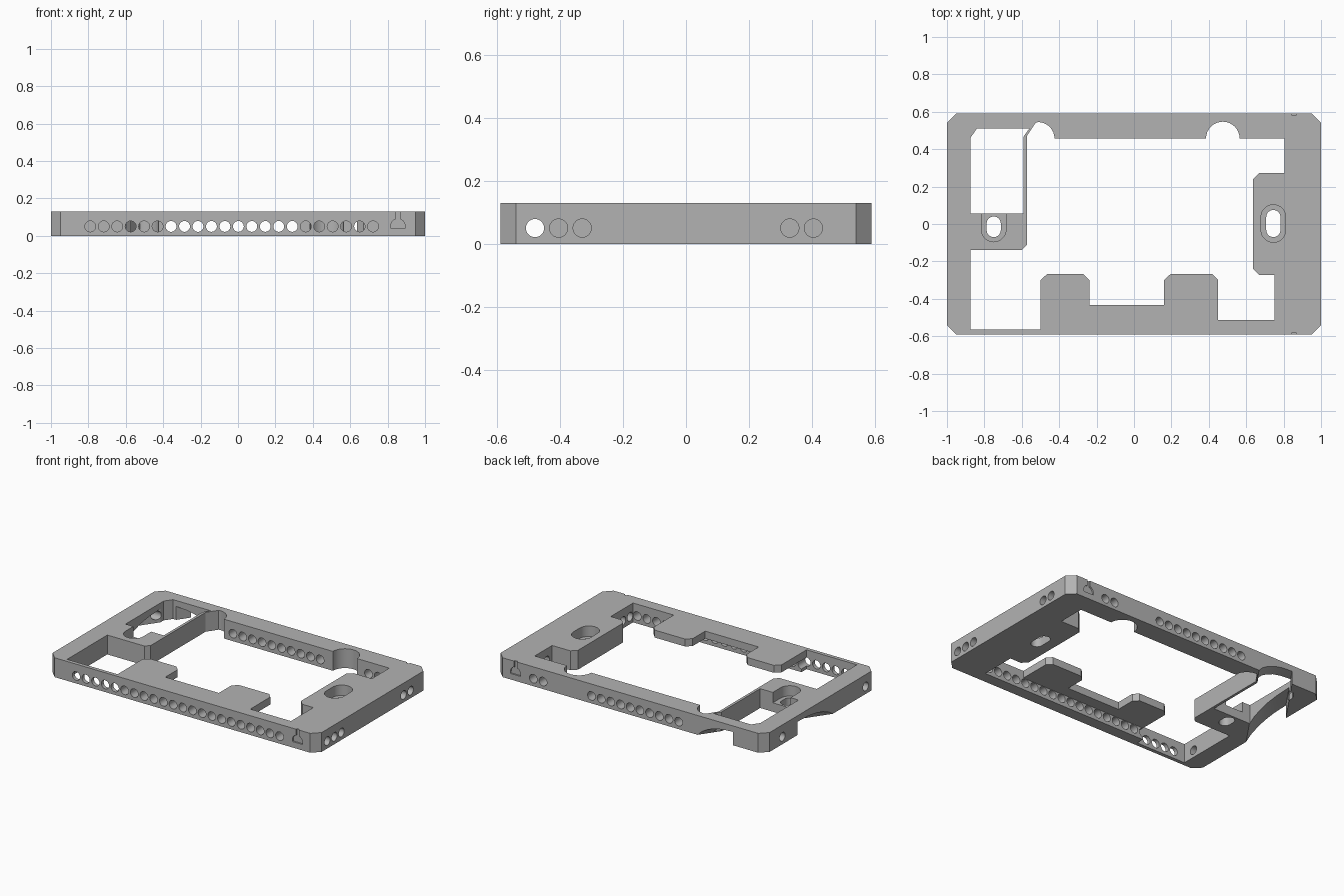
import bpy, math
from mathutils import Matrix, Vector

old = bpy.data.objects.get("Cube")
if old:
    bpy.data.objects.remove(old, do_unlink=True)

H = 0.13          # plate height
HOLE_Z = 0.05     # height of the row of round holes
PITCH = 0.072

grey = bpy.data.materials.new("machined_grey")
grey.use_nodes = True
grey.diffuse_color = (0.45, 0.45, 0.45, 1)
grey.node_tree.nodes["Principled BSDF"].inputs["Base Color"].default_value = (0.45, 0.45, 0.45, 1)


def prism(name, pts, low, high, matrix=Matrix()):
    """Extrude a counter-clockwise outline along local z."""
    n = len(pts)
    verts = [matrix @ Vector((x, y, z)) for z in (low, high) for x, y in pts]
    faces = [list(range(n))[::-1], list(range(n, 2 * n))]
    faces += [[i, (i + 1) % n, n + (i + 1) % n, n + i] for i in range(n)]
    mesh = bpy.data.meshes.new(name)
    mesh.from_pydata(verts, [], faces)
    mesh.materials.append(grey)
    obj = bpy.data.objects.new(name, mesh)
    bpy.context.collection.objects.link(obj)
    return obj


def arc(cx, cy, r, start, end, steps):
    angles = [math.radians(start + (end - start) * i / steps) for i in range(steps + 1)]
    return [(cx + r * math.cos(a), cy + r * math.sin(a)) for a in angles]


def oval(cx, low, high, r):
    return arc(cx, high - r, r, 0, 180, 14) + arc(cx, low + r, r, 180, 360, 14)


def box(x0, x1, y0, y1):
    return [(x0, y0), (x1, y0), (x1, y1), (x0, y1)]


def cut(pts, low, high, matrix=Matrix()):
    """Subtract an extruded outline from the frame."""
    cutter = prism("cutter", pts, low, high, matrix)
    cutter.hide_render = True
    mod = frame.modifiers.new("cut", "BOOLEAN")
    mod.operation, mod.solver, mod.object = "DIFFERENCE", "EXACT", cutter
    graph = bpy.context.evaluated_depsgraph_get()
    mesh = bpy.data.meshes.new_from_object(frame.evaluated_get(graph))
    frame.modifiers.clear()
    frame.data = mesh
    bpy.data.objects.remove(cutter, do_unlink=True)


def axes(x, y, z, origin=(0, 0, 0)):
    m = Matrix((x, y, z)).transposed().to_4x4()
    m.translation = origin
    return m


ALONG_Y = axes((-1, 0, 0), (0, 0, 1), (0, 1, 0))   # outline is (-x, z)
ALONG_X = axes((0, 1, 0), (0, 0, 1), (1, 0, 0))    # outline is (y, z)

# Outer plate with chamfered corners
frame = prism("frame", [(-0.95, -0.59), (0.95, -0.59), (1, -0.54), (1, 0.54),
                        (0.95, 0.59), (-0.95, 0.59), (-1, 0.54), (-1, -0.54)], 0, H)

# Large central opening, leaving the two front tabs and the two side pads
opening = [(-0.875, -0.565), (-0.5, -0.565), (-0.5, -0.3), (-0.465, -0.268), (-0.27, -0.268),
           (-0.238, -0.3), (-0.238, -0.432), (0.16, -0.432), (0.16, -0.3), (0.195, -0.268),
           (0.42, -0.268), (0.45, -0.3), (0.45, -0.512), (0.752, -0.512), (0.752, -0.274),
           (0.67, -0.274), (0.636, -0.24), (0.636, 0.24), (0.67, 0.272), (0.805, 0.272),
           (0.805, 0.457)]
opening += arc(0.475, 0.457, 0.09, 0, 180, 16)
opening += arc(-0.513, 0.457, 0.088, 0, 90, 8)
opening += [(-0.525, 0.542), (-0.572, 0.472), (-0.572, -0.11), (-0.6, -0.138), (-0.875, -0.138)]
cut(opening, -0.1, 0.3)

# Corner opening behind the right pad, leaving a thin dividing wall
cut([(-0.875, 0.055), (-0.59, 0.055), (-0.59, 0.468), (-0.56, 0.51),
     (-0.84, 0.51), (-0.875, 0.46)], -0.1, 0.3)

# Hollow under the front tabs
cut(box(-0.51, 0.46, -0.512, -0.25), -0.1, 0.08)

# Diagonal channel across the underside of the back right corner
d = Vector((0.57, 0.82, 0)).normalized()
n = Vector((-d.y, d.x, 0))
cut([(0, -0.1), (0.215, -0.1), (0.215, 0.09), (0.15, 0.085), (0.1, 0.073),
     (0.06, 0.054), (0.025, 0.03), (0, 0)], -0.5, 1.5, axes(n, (0, 0, 1), d, (-1, -0.13, 0)))

# Counterbored slots in both pads
for x, low, high, rim_low, rim_high in ((0.745, -0.07, 0.075, -0.098, 0.103),
                                        (-0.75, -0.07, 0.04, -0.095, 0.12)):
    cut(oval(x, rim_low, rim_high, 0.066), 0.06, 0.3)
    cut(oval(x, low, high, 0.038), -0.1, 0.3)


def hole(u, low, high, matrix):
    cut(arc(u, HOLE_Z, 0.029, 0, 345, 23), low, high, matrix)


# Row of holes along the front wall
for i in range(22):
    hole(0.79 - PITCH * i, -0.7, -0.47, ALONG_Y)

# Holes along the back wall
for i in list(range(6, 16)) + [20, 21]:
    hole(0.79 - PITCH * i, 0.4, 0.7, ALONG_Y)

# Holes through the side walls
for y in (-0.48, -0.405, -0.33, 0.33, 0.405):
    hole(y, 0.72, 1.1, ALONG_X)
for y in (-0.48, 0.405):
    hole(y, -1.1, -0.84, ALONG_X)

# Shallow arched latch recesses with a narrow slit to the top edge
for low, high in ((-0.7, -0.58), (0.58, 0.7)):
    arch = [(-0.893, 0.04), (-0.817, 0.04)] + arc(-0.855, 0.053, 0.038, 0, 180, 14)
    cut(arch, low, high, ALONG_Y)
    cut(box(-0.865, -0.845, 0.08, 0.3), low, high, ALONG_Y)

# Smooth hole walls, crisp edges
bpy.ops.object.select_all(action="DESELECT")
frame.select_set(True)
bpy.context.view_layer.objects.active = frame
bpy.ops.object.shade_smooth_by_angle(angle=math.radians(28))
